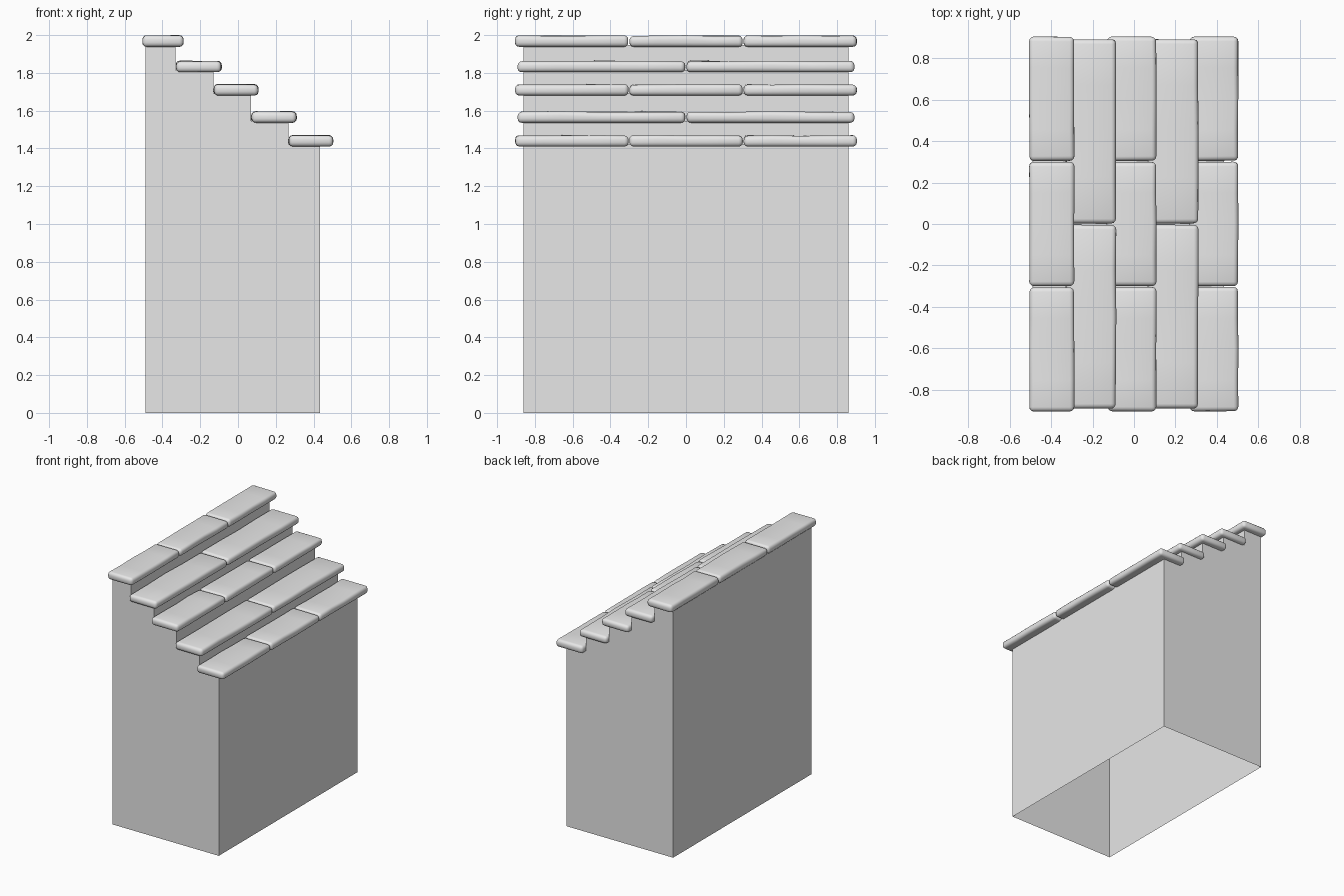
import bpy, bmesh, random
from mathutils import Vector

random.seed(4)
if "Cube" in bpy.data.objects:
    bpy.data.objects.remove(bpy.data.objects["Cube"])

stone = bpy.data.materials.new("light grey stone")
stone.use_nodes = True
stone.diffuse_color = (0.8, 0.8, 0.8, 1)
stone.node_tree.nodes["Principled BSDF"].inputs["Base Color"].default_value = (0.8, 0.8, 0.8, 1)

THICK = 0.062
BACK, FRONT = -0.49, 0.435      # ends of the base along x
HALF = 0.86                     # half width of the base along y

# Each row of treads: x start, x end, underside height, stones in the row
ROWS = [(-0.507, -0.287, 1.938, 3),
        (-0.33, -0.085, 1.804, 2),
        (-0.13, 0.11, 1.68, 3),
        (0.068, 0.312, 1.536, 2),
        (0.267, 0.505, 1.41, 3)]


def add_object(name, bm):
    mesh = bpy.data.meshes.new(name)
    bm.to_mesh(mesh)
    bm.free()
    mesh.materials.append(stone)
    obj = bpy.data.objects.new(name, mesh)
    bpy.context.collection.objects.link(obj)
    return obj


def make_base():
    """Stepped side profile pulled across the width, left open underneath."""
    profile = [(BACK, 0)]
    x = BACK
    for i, row in enumerate(ROWS):
        z = row[2] + 0.01
        profile.append((x, z))
        x = ROWS[i + 1][0] if i + 1 < len(ROWS) else FRONT
        profile.append((x, z))
    profile.append((FRONT, 0))
    bm = bmesh.new()
    side = bm.faces.new([bm.verts.new((px, -HALF, pz)) for px, pz in profile])
    grown = bmesh.ops.extrude_face_region(bm, geom=[side], use_keep_orig=True)
    verts = [g for g in grown["geom"] if isinstance(g, bmesh.types.BMVert)]
    bmesh.ops.translate(bm, vec=(0, 2 * HALF, 0), verts=verts)
    bmesh.ops.recalc_face_normals(bm, faces=bm.faces)
    floor = [f for f in bm.faces if all(v.co.z < 0.001 for v in f.verts)]
    bmesh.ops.delete(bm, geom=floor, context="FACES_ONLY")
    add_object("stair_base", bm)


def make_stone(name, centre, size):
    """Worn slab: a box with a few uneven points and rounded edges."""
    bm = bmesh.new()
    bmesh.ops.create_cube(bm, size=1)
    bmesh.ops.scale(bm, vec=size, verts=bm.verts)
    long_edges = [e for e in bm.edges
                  if abs(e.verts[0].co.y - e.verts[1].co.y) > 0.1]
    bmesh.ops.subdivide_edges(bm, edges=long_edges, cuts=3, use_grid_fill=True)
    for v in bm.verts:
        v.co.x *= 1 - random.uniform(0, 0.035)
        v.co.y *= 1 - random.uniform(0, 0.01)
        if v.co.z > 0:
            v.co.z -= random.uniform(0, 0.006)
    bmesh.ops.translate(bm, vec=centre, verts=bm.verts)
    obj = add_object(name, bm)
    bevel = obj.modifiers.new("worn edges", "BEVEL")
    bevel.width = 0.022
    bevel.segments = 3
    bevel.limit_method = "ANGLE"
    bevel.angle_limit = 0.8
    for poly in obj.data.polygons:
        poly.use_smooth = True


make_base()
for r, (x0, x1, z, count) in enumerate(ROWS):
    half = 0.907 if count == 3 else 0.895
    length = 2 * half / count
    for i in range(count):
        y = -half + (i + 0.5) * length
        make_stone(f"tread_{r + 1}_stone_{i + 1}",
                   Vector(((x0 + x1) / 2, y, z + THICK / 2)),
                   Vector((x1 - x0, length - 0.002, THICK)))
